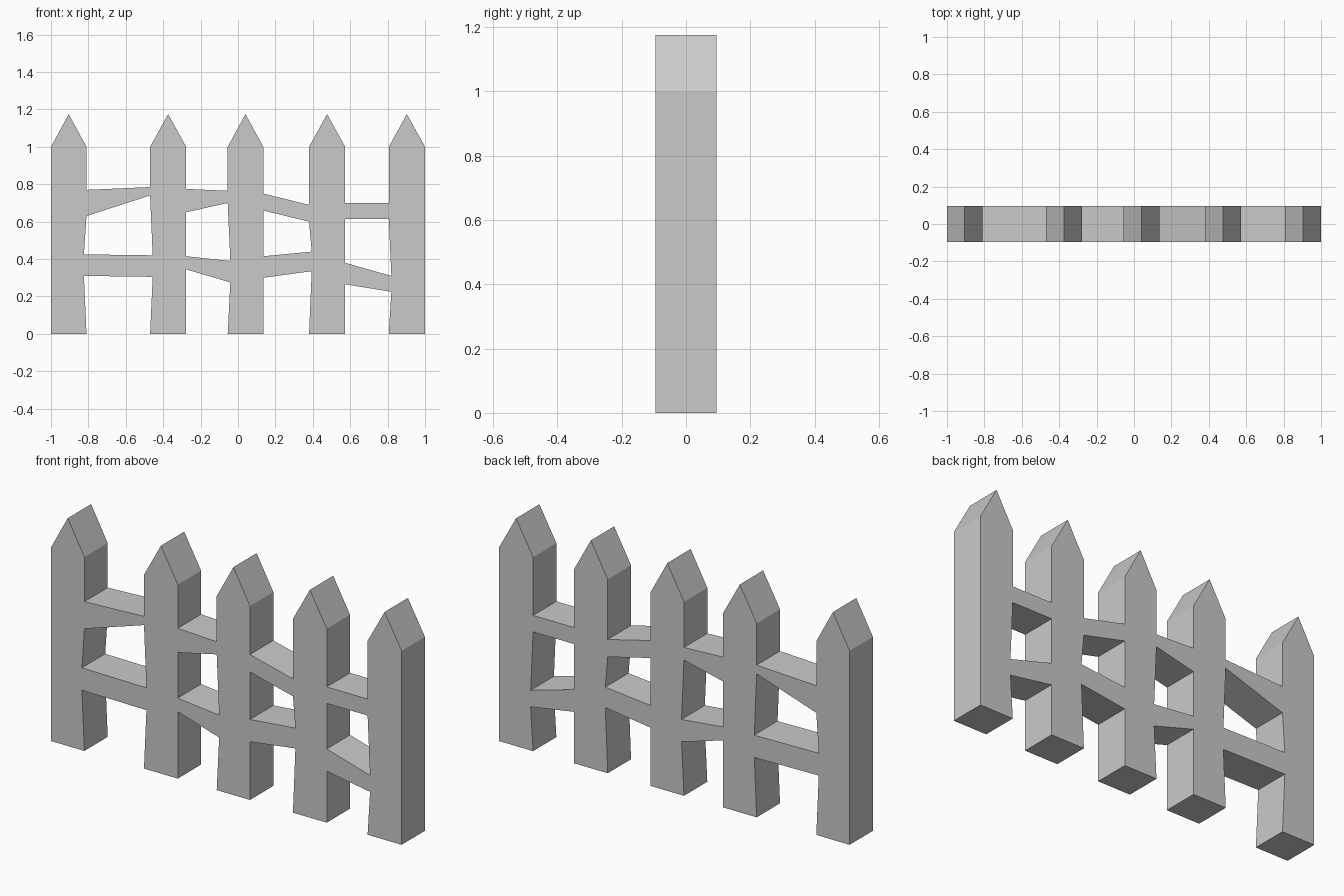
import bpy
import bmesh

HALF_DEPTH = 0.095
SHOULDER = 1.0
TIP = 1.175
PINCH = 0.014

cube = bpy.data.objects.get("Cube")
if cube:
    bpy.data.objects.remove(cube, do_unlink=True)

grey = bpy.data.materials.new("plain grey")
grey.use_nodes = True
grey.diffuse_color = (0.59, 0.59, 0.59, 1)
grey.node_tree.nodes["Principled BSDF"].inputs["Base Color"].default_value = grey.diffuse_color


def slab(name, outline):
    """Extrude a front outline (x, z) through the fence depth."""
    bm = bmesh.new()
    face = bm.faces.new([bm.verts.new((x, -HALF_DEPTH, z)) for x, z in outline])
    moved = bmesh.ops.extrude_face_region(bm, geom=[face])["geom"]
    verts = [v for v in moved if isinstance(v, bmesh.types.BMVert)]
    bmesh.ops.translate(bm, verts=verts, vec=(0, 2 * HALF_DEPTH, 0))
    # Keep the front cap: extrusion may leave the source face in or take it away
    bmesh.ops.holes_fill(bm, edges=[e for e in bm.edges if e.is_boundary])
    bmesh.ops.recalc_face_normals(bm, faces=bm.faces)
    mesh = bpy.data.meshes.new(name)
    bm.to_mesh(mesh)
    bm.free()
    mesh.materials.append(grey)
    obj = bpy.data.objects.new(name, mesh)
    bpy.context.collection.objects.link(obj)


# Each gap: (top, bottom) heights of upper rail at its -x and +x ends, then lower rail
gaps = [
    ((0.77, 0.63), (0.785, 0.74), (0.425, 0.31), (0.42, 0.305)),
    ((0.775, 0.65), (0.765, 0.70), (0.415, 0.345), (0.39, 0.275)),
    ((0.75, 0.66), (0.69, 0.60), (0.415, 0.30), (0.44, 0.335)),
    ((0.70, 0.615), (0.70, 0.615), (0.38, 0.265), (0.31, 0.225)),
]
# Post sides in x
posts = [(-1, -0.81), (-0.47, -0.277), (-0.055, 0.135), (0.38, 0.573), (0.806, 1)]


def worn_edge(x, inward, upper, lower):
    """Post side from ground to upper rail, pinched in where the lower rail joins."""
    return [(x, 0), (x + inward, lower[1]), (x + inward, lower[0]), (x, upper[1])]


# Pointed posts: the first is worn on its +x side, the rest on their -x side
for i, (x0, x1) in enumerate(posts):
    roof = [(x1, SHOULDER), ((x0 + x1) / 2, TIP), (x0, SHOULDER)]
    if i == 0:
        outline = [(x0, 0)] + worn_edge(x1, -PINCH, gaps[0][0], gaps[0][2]) + roof
    else:
        _, upper, _, lower = gaps[i - 1]
        outline = [(x1, 0)] + roof + worn_edge(x0, PINCH, upper, lower)[::-1]
    slab(f"post_{i + 1}", outline)

# Crooked rails between neighbouring posts
for i, (up_a, up_b, low_a, low_b) in enumerate(gaps):
    xa, xb = posts[i][1], posts[i + 1][0]
    xa_low = xa - PINCH if i == 0 else xa
    for level, a, b, start, end in (("upper", up_a, up_b, xa, xb),
                                    ("lower", low_a, low_b, xa_low, xb + PINCH)):
        slab(f"{level}_rail_{i + 1}",
             [(start, a[1]), (end, b[1]), (end, b[0]), (start, a[0])])
